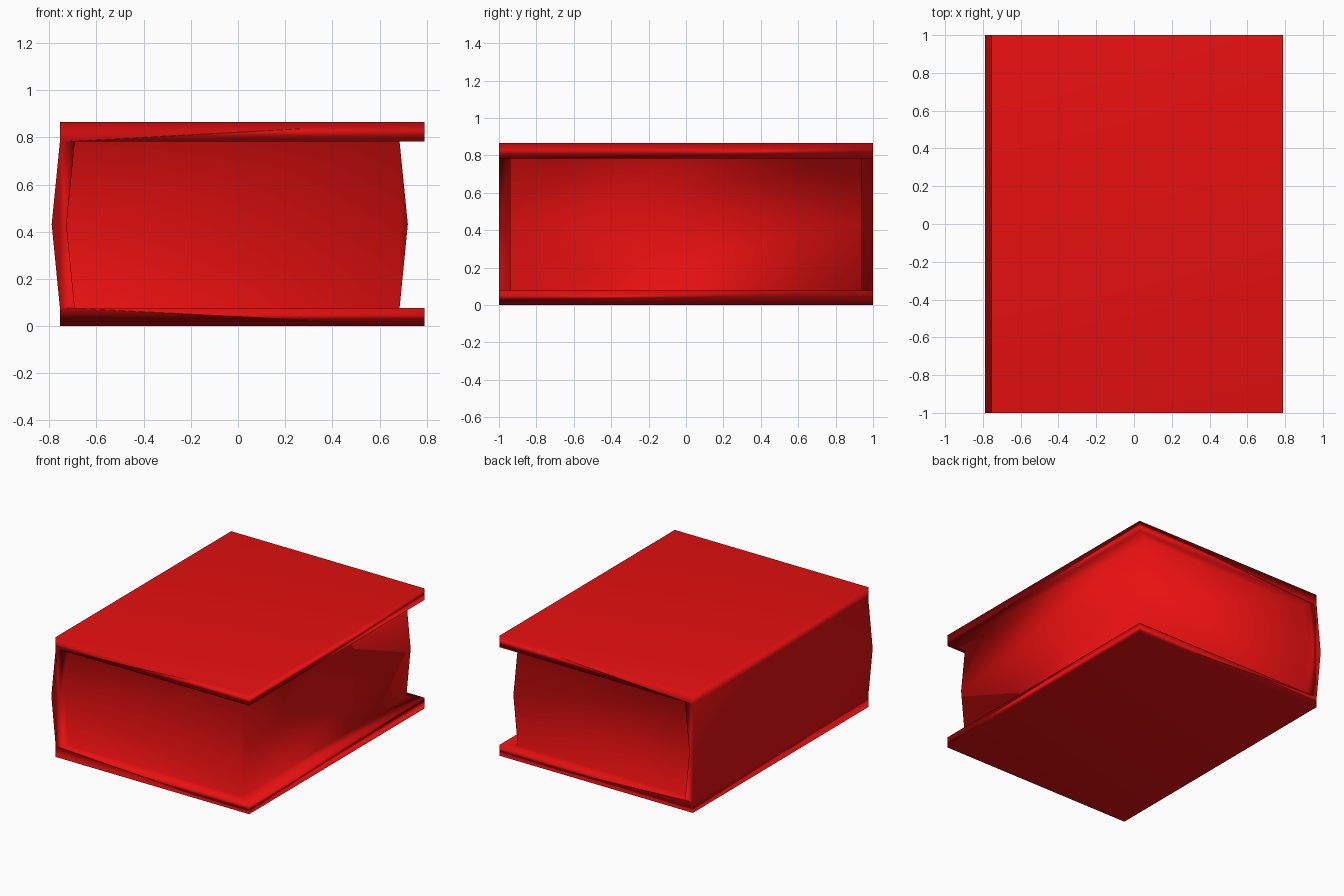
import bpy
import bmesh
from itertools import product

if "Cube" in bpy.data.objects:
    bpy.data.objects.remove(bpy.data.objects["Cube"], do_unlink=True)

# Break lines of the book: spine, page block and cover overhang
XS = (-0.755, -0.692, 0.685, 0.79)
YS = (-1.0, -0.94, 0.94, 1.0)
ZS = (0.0, 0.077, 0.432, 0.783, 0.865)
BULGE = (-0.035, -0.035, 0.035, 0.0)
SIZE = (3, 3, 4)


def filled(cell):
    """Covers at top and bottom, spine at one side, pages in the middle."""
    if any(not 0 <= c < n for c, n in zip(cell, SIZE)):
        return False
    i, j, k = cell
    return k in (0, 3) or i == 0 or (i == 1 and j == 1)


bm = bmesh.new()
verts = {}


def vert(key):
    if key not in verts:
        i, j, k = key
        x = XS[i] + (BULGE[i] if k == 2 else 0)
        verts[key] = bm.verts.new((x, YS[j], ZS[k]))
    return verts[key]


# Skin the filled cells wherever they meet empty space
for cell in product(*map(range, SIZE)):
    if not filled(cell):
        continue
    for axis, side in product(range(3), (0, 1)):
        neighbour = list(cell)
        neighbour[axis] += 2 * side - 1
        if filled(neighbour):
            continue
        a, b = [n for n in range(3) if n != axis]
        corners = []
        for da, db in ((0, 0), (1, 0), (1, 1), (0, 1)):
            key = list(cell)
            key[axis] += side
            key[a] += da
            key[b] += db
            corners.append(vert(tuple(key)))
        bm.faces.new(corners)

# Merge coplanar panels into whole faces
bmesh.ops.recalc_face_normals(bm, faces=bm.faces[:])
bmesh.ops.dissolve_limit(bm, angle_limit=0.02, verts=bm.verts[:], edges=bm.edges[:])
for face in bm.faces:
    face.smooth = True

mesh = bpy.data.meshes.new("closed_book")
bm.to_mesh(mesh)
bm.free()
book = bpy.data.objects.new("closed_book", mesh)
bpy.context.collection.objects.link(book)

# Soft shading that keeps the large faces flat
soft = book.modifiers.new("soft_shading", 'WEIGHTED_NORMAL')
soft.mode = 'FACE_AREA'

# Single red material
red = bpy.data.materials.new("red")
red.use_nodes = True
colour = (0.8, 0.005, 0.005, 1.0)
red.diffuse_color = colour
red.node_tree.nodes["Principled BSDF"].inputs["Base Color"].default_value = colour
mesh.materials.append(red)
